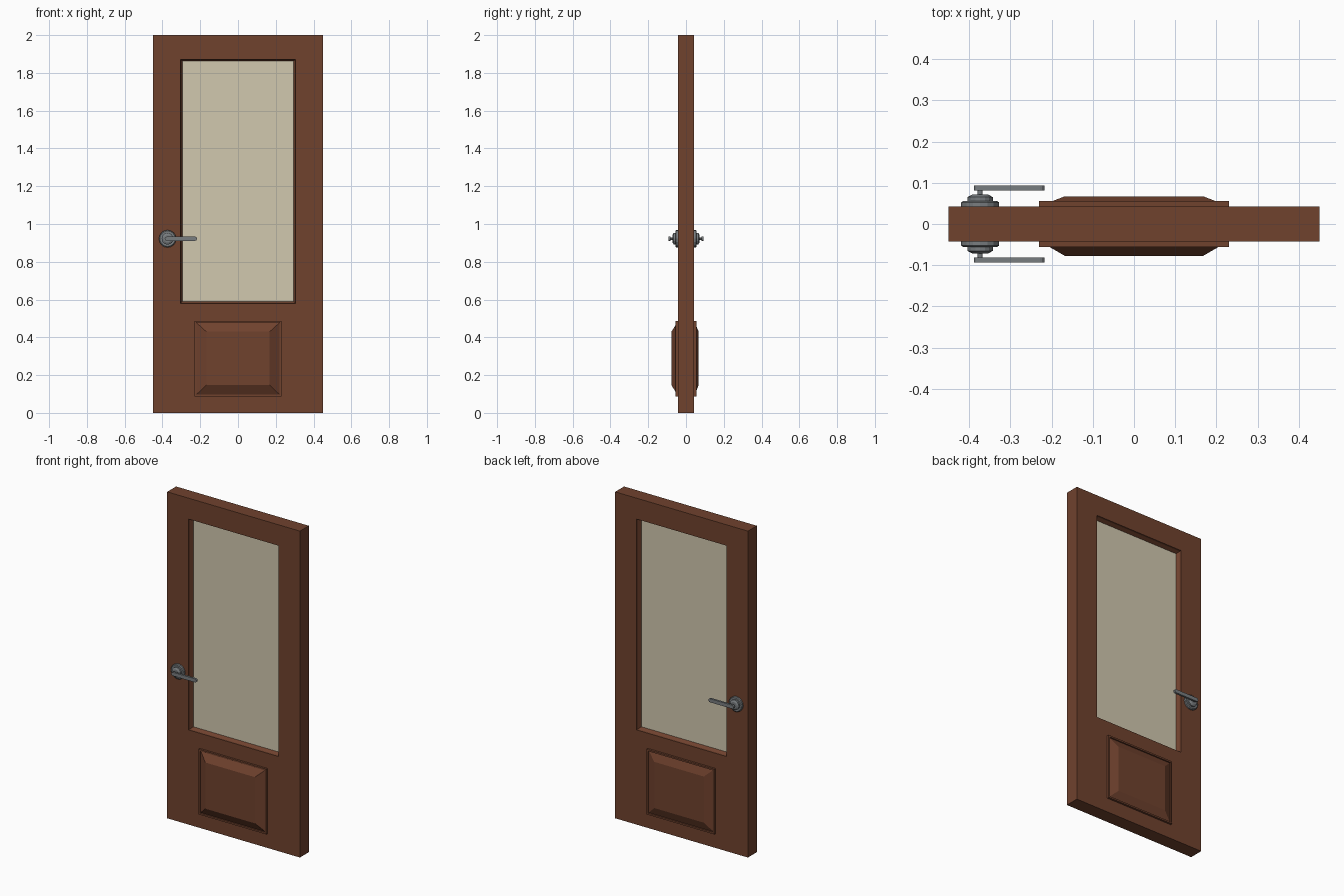
import bpy, bmesh, math

if "Cube" in bpy.data.objects:
    bpy.data.objects.remove(bpy.data.objects["Cube"])


def material(name, rgb):
    m = bpy.data.materials.new(name)
    m.diffuse_color = (*rgb, 1)
    m.use_nodes = True
    m.node_tree.nodes["Principled BSDF"].inputs["Base Color"].default_value = m.diffuse_color
    return m


WOOD = material("brown wood", (0.162, 0.054, 0.027))
GLASS = material("frosted glass", (0.64, 0.58, 0.43))
METAL = material("grey metal", (0.19, 0.205, 0.215))


def loft(name, loops, mat, closed=False):
    """Skin consecutive loops of points; closed joins last to first, else ends are capped."""
    bm = bmesh.new()
    rows = [[bm.verts.new(p) for p in loop] for loop in loops]
    pairs = list(zip(rows, rows[1:]))
    if closed:
        pairs.append((rows[-1], rows[0]))
    for a, b in pairs:
        n = len(a)
        for i in range(n):
            j = (i + 1) % n
            bm.faces.new((a[i], a[j], b[j], b[i]))
    if not closed:
        bm.faces.new(rows[0])
        bm.faces.new(rows[-1])
    bmesh.ops.recalc_face_normals(bm, faces=bm.faces)
    me = bpy.data.meshes.new(name)
    bm.to_mesh(me)
    bm.free()
    me.materials.append(mat)
    ob = bpy.data.objects.new(name, me)
    bpy.context.collection.objects.link(ob)
    return ob


def rect(hx, z0, z1, y):
    return [(-hx, y, z0), (hx, y, z0), (hx, y, z1), (-hx, y, z1)]


def ring(cx, cz, r, y, n=16):
    return [(cx + r * math.cos(2 * math.pi * i / n), y,
             cz + r * math.sin(2 * math.pi * i / n)) for i in range(n)]


def capsule(x0, x1, cz, r, y, n=6):
    pts = []
    for cx, start in ((x1 - r, -math.pi / 2), (x0 + r, math.pi / 2)):
        for i in range(n + 1):
            a = start + math.pi * i / n
            pts.append((cx + r * math.cos(a), y, cz + r * math.sin(a)))
    return pts


T = 0.043  # half thickness of the door

# door slab with the moulded window opening
half = [(0.45, 0.0, 2.0, T), (0.305, 0.58, 1.872, T),
        (0.305, 0.58, 1.872, 0.031), (0.295, 0.59, 1.862, 0.012)]
loops = [rect(a, b, c, -y) for a, b, c, y in half]
loops += [rect(a, b, c, y) for a, b, c, y in reversed(half)]
loft("door_slab", loops, WOOD, closed=True)

# window pane
loft("window_pane", [rect(0.298, 0.587, 1.865, -0.011),
                     rect(0.298, 0.587, 1.865, 0.011)], GLASS)

for side, s, raised in (("front", -1, 0.077), ("back", 1, 0.067)):
    # raised lower panel with its thin border
    prof = [(0.23, 0.0875, 0.4875, 0.04), (0.23, 0.0875, 0.4875, 0.0555),
            (0.22, 0.0975, 0.4775, 0.0555), (0.22, 0.0975, 0.4775, 0.047),
            (0.168, 0.147, 0.43, raised)]
    loft(side + "_raised_panel", [rect(a, b, c, s * y) for a, b, c, y in prof], WOOD)

    # handle rosette, stepped, with a thin stem
    hx, hz = -0.373, 0.922
    steps = [(0.046, 0.041), (0.046, 0.052), (0.041, 0.056), (0.031, 0.056),
             (0.031, 0.065), (0.02, 0.071), (0.006, 0.071), (0.006, 0.083)]
    loft(side + "_handle_rosette", [ring(hx, hz, r, s * y) for r, y in steps], METAL)

    # lever bar
    bar = [(0.0, 0.081), (0.0, 0.093)]
    loft(side + "_handle_lever",
         [capsule(-0.388, -0.217, hz, 0.011, s * y) for _, y in bar], METAL)
